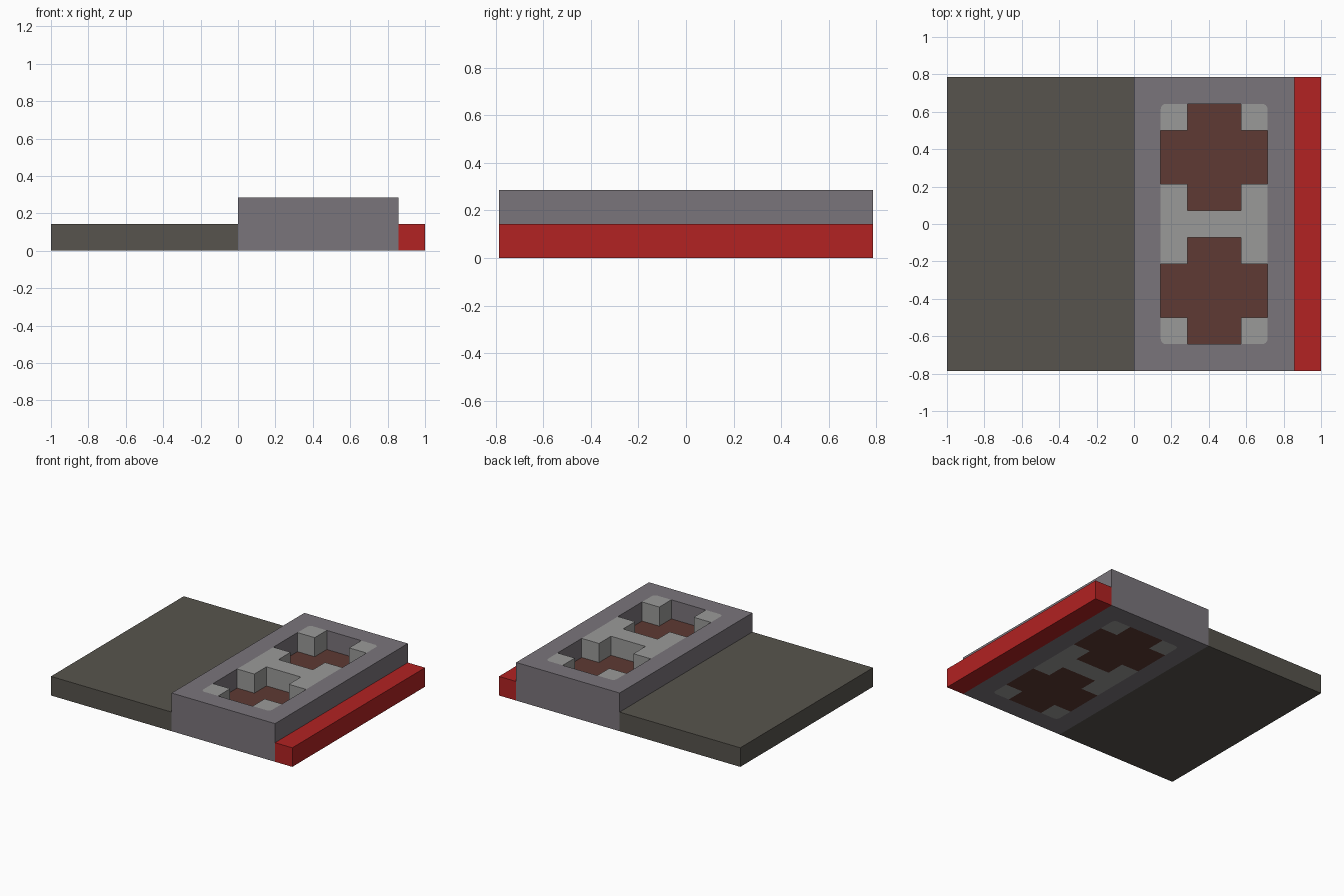
import bpy, bmesh, math

cube = bpy.data.objects.get("Cube")
if cube:
    bpy.data.objects.remove(cube, do_unlink=True)

U = 1 / 7          # modular unit of the tile
CX = 3 * U         # planter strip centre in x
R = 0.03           # rounding of the planter corners


def material(name, rgb):
    lin = [c / 255 for c in rgb]
    lin = [c / 12.92 if c < 0.04045 else ((c + 0.055) / 1.055) ** 2.4 for c in lin] + [1]
    m = bpy.data.materials.new(name)
    m.use_nodes = True
    m.diffuse_color = lin
    bsdf = next(n for n in m.node_tree.nodes if n.type == 'BSDF_PRINCIPLED')
    bsdf.inputs["Base Color"].default_value = lin
    bsdf.inputs["Roughness"].default_value = 0.9
    return m


ASPHALT = material("asphalt", (87, 84, 77))
PAVING = material("paving", (122, 117, 123))
RED = material("red", (178, 34, 34))
STONE = material("pale_stone", (154, 154, 153))
SOIL = material("soil", (94, 58, 51))


def prism(name, loops, height, mat):
    """Extrude an outline (plus optional hole outlines) from z = 0 to height."""
    bm = bmesh.new()
    edges = []
    for loop in loops:
        vs = [bm.verts.new((x, y, 0)) for x, y in loop]
        edges += [bm.edges.new((vs[i - 1], vs[i])) for i in range(len(vs))]
    bmesh.ops.triangle_fill(bm, edges=edges, use_beauty=True, use_dissolve=False)
    ext = bmesh.ops.extrude_face_region(bm, geom=bm.faces[:], use_keep_orig=True)
    top = [g for g in ext["geom"] if isinstance(g, bmesh.types.BMVert)]
    bmesh.ops.translate(bm, verts=top, vec=(0, 0, height))
    bmesh.ops.recalc_face_normals(bm, faces=bm.faces[:])
    me = bpy.data.meshes.new(name)
    bm.to_mesh(me)
    bm.free()
    me.materials.append(mat)
    ob = bpy.data.objects.new(name, me)
    bpy.context.collection.objects.link(ob)
    return ob


def rect(x0, x1, y0, y1):
    return [(x0, y0), (x1, y0), (x1, y1), (x0, y1)]


def arc(sx, sy):
    """Rounded outer planter corner, from its x side to its y side."""
    return [(CX + sx * (2 * U - R + R * math.cos(a)), sy * (4.5 * U - R + R * math.sin(a)))
            for a in (i * math.pi / 12 for i in range(7))]


# Road, red kerb and raised pavement with a rounded opening
prism("road", [rect(-1, 0, -5.5 * U, 5.5 * U)], U, ASPHALT)
prism("red_kerb", [rect(6 * U, 1, -5.5 * U, 5.5 * U)], U, RED)
opening = arc(1, 1) + arc(-1, 1)[::-1] + arc(-1, -1) + arc(1, -1)[::-1]
prism("pavement", [rect(0, 6 * U, -5.5 * U, 5.5 * U), opening], 2 * U, PAVING)

# Stone corner blocks with one rounded corner
for sx, side in ((1, "left"), (-1, "right")):
    for sy, end in ((1, "back"), (-1, "front")):
        x_in, x_out = CX + sx * U, CX + sx * 2 * U
        y_in, y_out = sy * 3.5 * U, sy * 4.5 * U
        prism(f"corner_stone_{end}_{side}",
              [[(x_in, y_out), (x_in, y_in), (x_out, y_in)] + arc(sx, sy)], 2 * U, STONE)

# H-shaped stone divider between the two planting beds
quarter = [(2, 1.5), (1, 1.5), (1, 0.5)]
h_shape = (quarter + [(-x, y) for x, y in quarter[::-1]]
           + [(-x, -y) for x, y in quarter] + [(x, -y) for x, y in quarter[::-1]])
prism("stone_divider", [[(CX + x * U, y * U) for x, y in h_shape]], 2 * U, STONE)

# Cross-shaped sunken soil beds
quarter = [(2, 1), (1, 1), (1, 2)]
cross = (quarter + [(-x, y) for x, y in quarter[::-1]]
         + [(-x, -y) for x, y in quarter] + [(x, -y) for x, y in quarter[::-1]])
for s, end in ((1, "back"), (-1, "front")):
    prism(f"soil_bed_{end}", [[(CX + x * U, (y + s * 2.5) * U) for x, y in cross]], U, SOIL)
